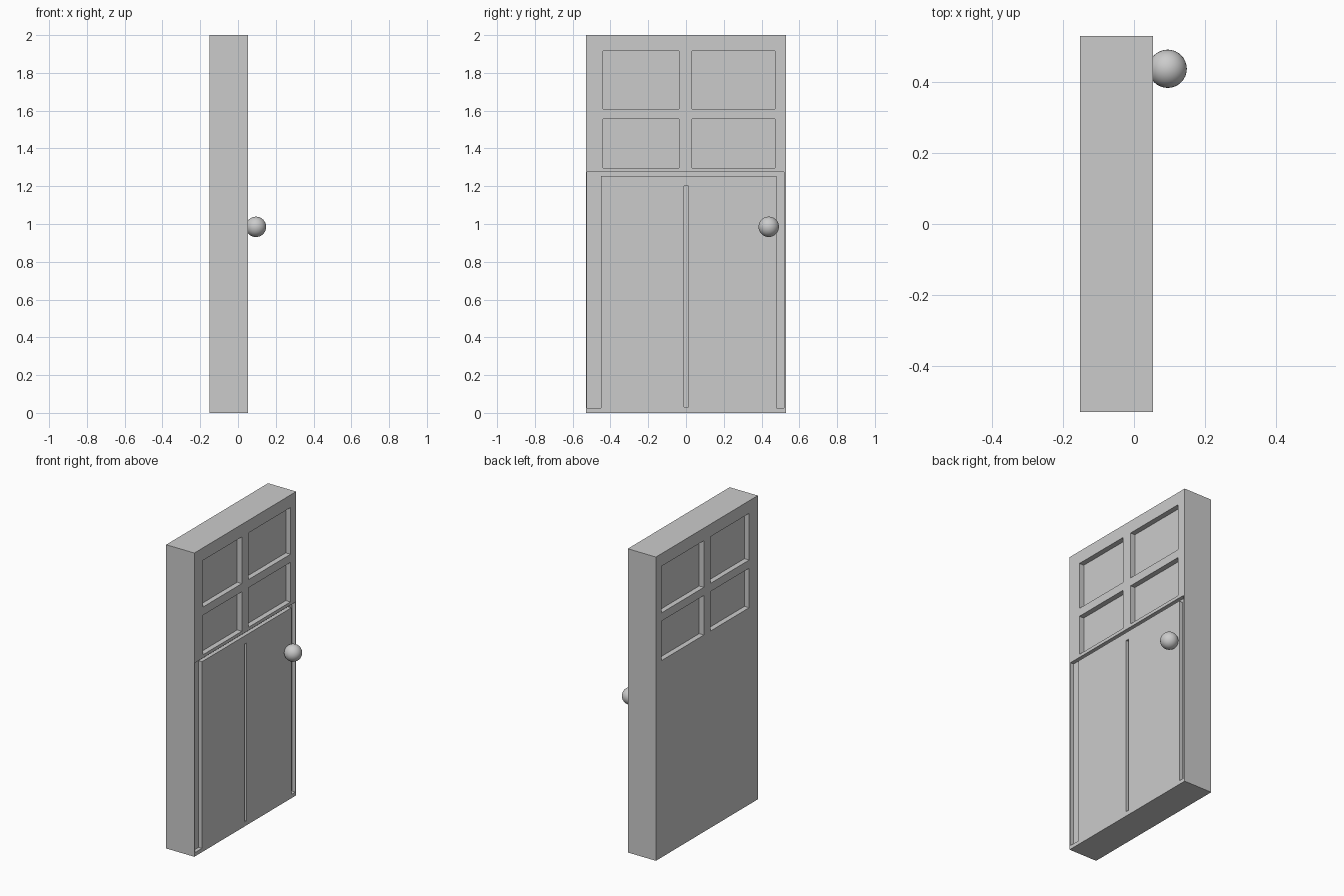
import bpy
import bmesh
from mathutils import Vector

cube = bpy.data.objects.get("Cube")
if cube:
    bpy.data.objects.remove(cube, do_unlink=True)

grey = bpy.data.materials.new("light grey")
grey.use_nodes = True
COLOR = (0.6, 0.6, 0.6, 1)
grey.diffuse_color = COLOR
grey.node_tree.nodes["Principled BSDF"].inputs["Base Color"].default_value = COLOR

BACK, FRONT = -0.152, 0.053
HALF_WIDTH, HEIGHT = 0.53, 2.0
PANE_DEPTH, GROOVE_DEPTH = 0.034, 0.025
OVERSHOOT = 0.05


def prism(bm, outline, x0, x1):
    """Extrude a (y, z) outline along x from x0 to x1."""
    face = bm.faces.new([bm.verts.new((x0, y, z)) for y, z in outline])
    result = bmesh.ops.extrude_face_region(bm, geom=[face])
    moved = [v for v in result["geom"] if isinstance(v, bmesh.types.BMVert)]
    bmesh.ops.translate(bm, verts=moved, vec=Vector((x1 - x0, 0, 0)))


def rect(y0, y1, z0, z1):
    return [(y0, z0), (y1, z0), (y1, z1), (y0, z1)]


def finish(bm, name):
    bmesh.ops.recalc_face_normals(bm, faces=bm.faces[:])
    mesh = bpy.data.meshes.new(name)
    bm.to_mesh(mesh)
    bm.free()
    mesh.materials.append(grey)
    obj = bpy.data.objects.new(name, mesh)
    bpy.context.scene.collection.objects.link(obj)
    return obj


# Door slab
bm = bmesh.new()
prism(bm, rect(-HALF_WIDTH, HALF_WIDTH, 0, HEIGHT), BACK, FRONT)
door = finish(bm, "door_slab")

# Recesses: four window panes on both faces
bm = bmesh.new()
for y0, y1 in ((-0.44, -0.036), (0.031, 0.47)):
    for z0, z1 in ((1.296, 1.556), (1.61, 1.917)):
        pane = rect(y0, y1, z0, z1)
        prism(bm, pane, FRONT - PANE_DEPTH, FRONT + OVERSHOOT)
        prism(bm, pane, BACK - OVERSHOOT, BACK + PANE_DEPTH)

# Recesses: groove round the lower panel and slot down its middle
groove = [(-0.523, 0.025), (-0.45, 0.025), (-0.45, 1.254), (0.48, 1.254),
          (0.48, 0.025), (0.52, 0.025), (0.52, 1.275), (-0.523, 1.275)]
prism(bm, groove, FRONT - GROOVE_DEPTH, FRONT + OVERSHOOT)
prism(bm, rect(-0.01, 0.012, 0.03, 1.2), FRONT - GROOVE_DEPTH, FRONT + OVERSHOOT)
cutter = finish(bm, "recess_cutter")
cutter.hide_render = True

cut = door.modifiers.new("recesses", "BOOLEAN")
cut.operation = "DIFFERENCE"
cut.solver = "EXACT"
cut.object = cutter
bpy.context.view_layer.objects.active = door
bpy.ops.object.modifier_apply(modifier=cut.name)
bpy.data.objects.remove(cutter, do_unlink=True)

# Round door knob
bpy.ops.mesh.primitive_uv_sphere_add(segments=32, ring_count=16, radius=0.054,
                                     location=(0.095, 0.438, 0.985))
knob = bpy.context.object
knob.name = "door_knob"
knob.data.materials.append(grey)
bpy.ops.object.shade_smooth()
